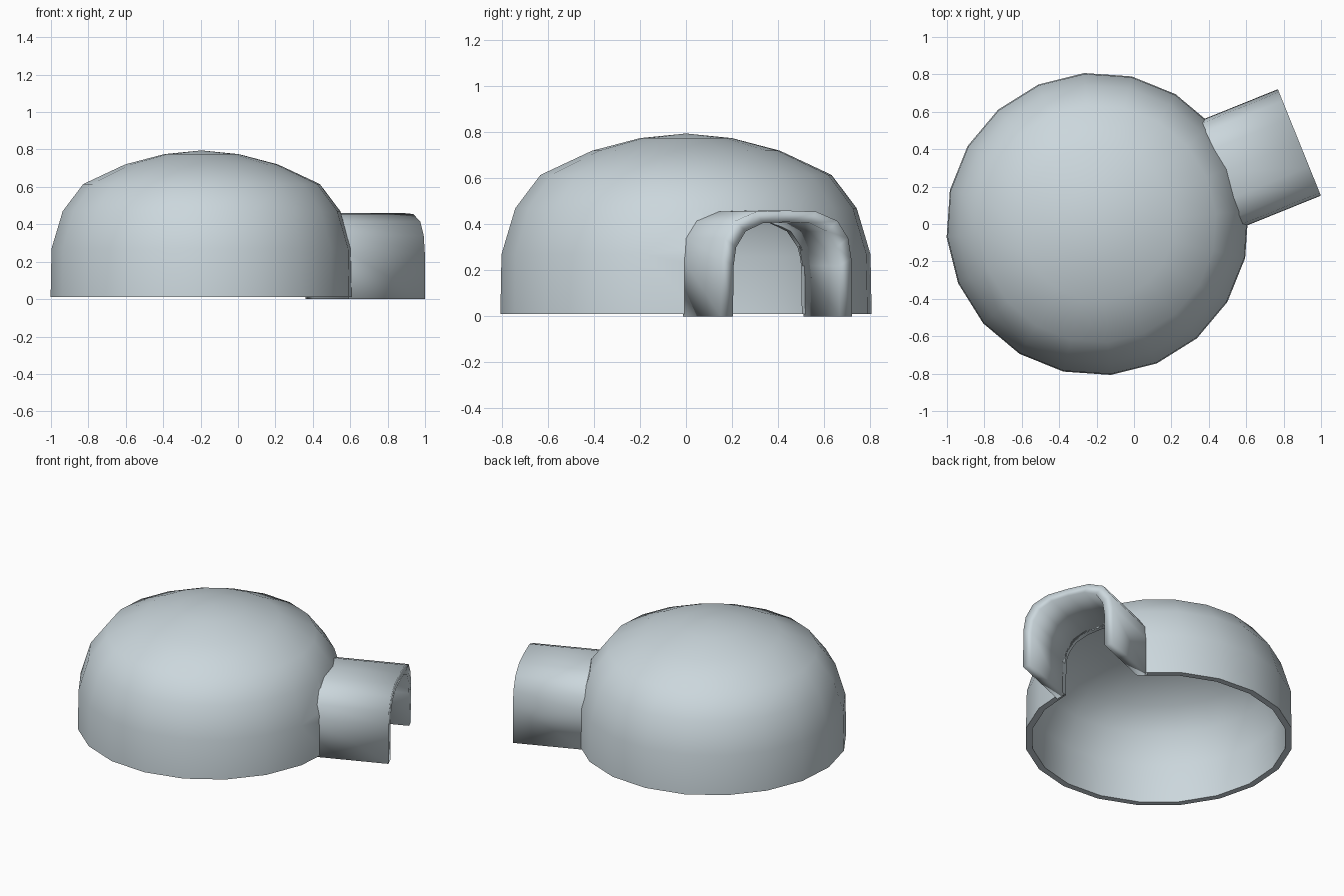
import bpy, bmesh, math
from mathutils import Matrix

default = bpy.data.objects.get("Cube")
if default:
    bpy.data.objects.remove(default)

SNOW = (0.60, 0.68, 0.72, 1.0)
CENTRE_X = -0.195
TUNNEL_ANGLE = math.radians(22)
TUNNEL_END = 1.164
SEGMENTS = 20

snow = bpy.data.materials.new("pale_snow")
snow.use_nodes = True
snow.diffuse_color = SNOW
snow.node_tree.nodes["Principled BSDF"].inputs["Base Color"].default_value = SNOW

# Dome profiles as (radius, height), bottom to top
OUTER = [(0.81, 0.01), (0.805, 0.27), (0.745, 0.47), (0.635, 0.615),
         (0.41, 0.72), (0.2, 0.775)]
INNER = [(0.77, 0.01), (0.765, 0.26), (0.705, 0.45), (0.6, 0.58),
         (0.39, 0.68), (0.19, 0.735)]

# Half arches as (sideways, height), foot to crown
ARCH_OUT = [(0.307, 0), (0.305, 0.25), (0.29, 0.34), (0.24, 0.415), (0.14, 0.455), (0, 0.46)]
ARCH_IN = [(0.25, 0), (0.247, 0.22), (0.235, 0.3), (0.19, 0.37), (0.11, 0.405), (0, 0.41)]


def mirrored(half):
    return half + [(-s, z) for s, z in reversed(half[:-1])]


def wall_radius(z):
    for (r0, z0), (r1, z1) in zip(OUTER, OUTER[1:]):
        if z <= z1:
            return r0 + (r1 - r0) * max(0, z - z0) / (z1 - z0)


def finish(bm, name, turn=0.0):
    bmesh.ops.recalc_face_normals(bm, faces=bm.faces)
    bm.transform(Matrix.Translation((CENTRE_X, 0, 0)) @ Matrix.Rotation(turn, 4, "Z"))
    mesh = bpy.data.meshes.new(name)
    bm.to_mesh(mesh)
    bm.free()
    mesh.materials.append(snow)
    obj = bpy.data.objects.new(name, mesh)
    bpy.context.collection.objects.link(obj)
    return obj


def select_only(obj):
    bpy.ops.object.select_all(action="DESELECT")
    obj.select_set(True)
    bpy.context.view_layer.objects.active = obj


def make_dome():
    bm = bmesh.new()
    rings = []
    for r, z in list(reversed(INNER)) + OUTER:
        angles = [math.radians(5) + math.tau * i / SEGMENTS for i in range(SEGMENTS)]
        rings.append([bm.verts.new((r * math.cos(a), r * math.sin(a), z)) for a in angles])
    for low, high in zip(rings, rings[1:]):
        for i in range(SEGMENTS):
            j = (i + 1) % SEGMENTS
            bm.faces.new((low[i], low[j], high[j], high[i]))
    for ring, top in ((rings[0], 0.755), (rings[-1], 0.795)):
        apex = bm.verts.new((0, 0, top))
        for i in range(SEGMENTS):
            bm.faces.new((ring[i], ring[(i + 1) % SEGMENTS], apex))
    return finish(bm, "dome")


def make_tunnel():
    # The back edge of each arch is set into the curved dome wall
    bm = bmesh.new()
    sections = []
    for (so, zo), (si, zi) in zip(mirrored(ARCH_OUT), mirrored(ARCH_IN)):
        back_out = math.sqrt(wall_radius(zo) ** 2 - so ** 2) - 0.025
        back_in = math.sqrt(wall_radius(zi) ** 2 - si ** 2) - 0.025
        corners = ((back_out, so, zo), (TUNNEL_END, so, zo),
                   (TUNNEL_END, si, zi), (back_in, si, zi))
        sections.append([bm.verts.new(c) for c in corners])
    for a, b in zip(sections, sections[1:]):
        for i in range(4):
            j = (i + 1) % 4
            bm.faces.new((a[i], a[j], b[j], b[i]))
    bm.faces.new(sections[0])
    bm.faces.new(sections[-1])
    return finish(bm, "entrance_tunnel", TUNNEL_ANGLE)


def make_doorway_cutter():
    bm = bmesh.new()
    half = [(0.25, -0.1)] + ARCH_IN[1:]
    face = bm.faces.new([bm.verts.new((0.4, s, z)) for s, z in mirrored(half)])
    ext = bmesh.ops.extrude_face_region(bm, geom=[face])
    moved = [v for v in ext["geom"] if isinstance(v, bmesh.types.BMVert)]
    bmesh.ops.translate(bm, verts=moved, vec=(0.6, 0, 0))
    cutter = finish(bm, "doorway_cutter", TUNNEL_ANGLE)
    cutter.hide_render = True
    return cutter


dome = make_dome()
tunnel = make_tunnel()
cutter = make_doorway_cutter()

# Cut the doorway through the dome wall
cut = dome.modifiers.new("doorway", "BOOLEAN")
cut.operation = "DIFFERENCE"
cut.solver = "EXACT"
cut.object = cutter
select_only(dome)
bpy.ops.object.modifier_apply(modifier=cut.name)
bpy.data.objects.remove(cutter)

# Soft snow shading
select_only(dome)
bpy.ops.object.shade_smooth_by_angle(angle=math.radians(50))
select_only(tunnel)
bpy.ops.object.shade_smooth_by_angle(angle=math.radians(100))
